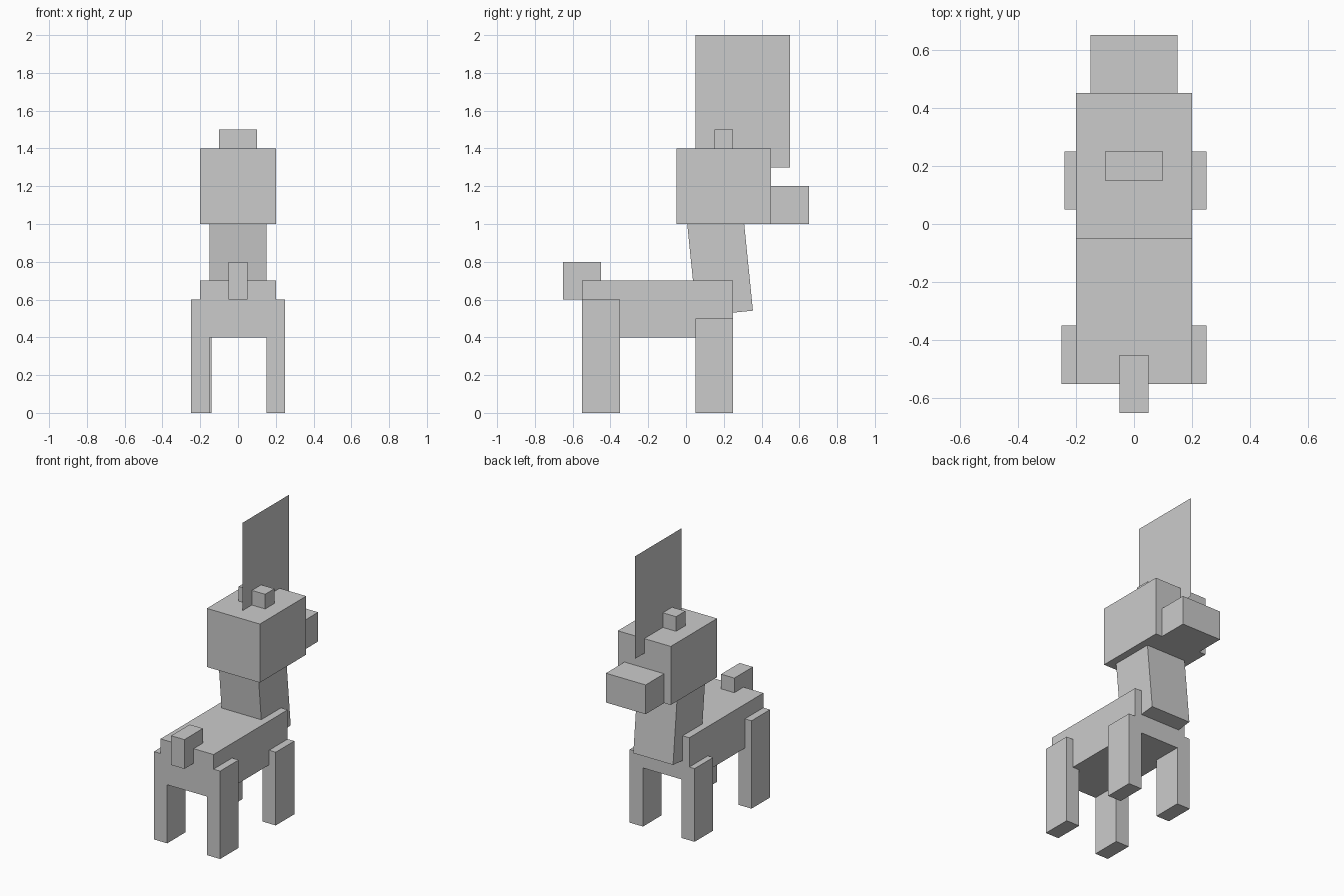
import bpy
import bmesh

if "Cube" in bpy.data.objects:
    bpy.data.objects.remove(bpy.data.objects["Cube"])


def box(name, lo, hi, tilt=0.0):
    """Axis-aligned box between two corners, optionally tilted about x."""
    size = [b - a for a, b in zip(lo, hi)]
    mid = [(a + b) / 2 for a, b in zip(lo, hi)]
    mesh = bpy.data.meshes.new(name)
    bm = bmesh.new()
    bmesh.ops.create_cube(bm, size=1)
    bmesh.ops.scale(bm, vec=size, verts=bm.verts)
    bm.to_mesh(mesh)
    bm.free()
    obj = bpy.data.objects.new(name, mesh)
    obj.location = mid
    obj.rotation_euler.x = tilt
    bpy.context.collection.objects.link(obj)
    return obj


# Body and tail
box("body", (-0.2, -0.55, 0.4), (0.2, 0.25, 0.7))
box("tail", (-0.05, -0.65, 0.6), (0.05, -0.45, 0.8))

# Legs: inner-to-outer x range; one leg sits slightly further in
for name, x, y, top in (
    ("leg_tail_end_left", -0.25, -0.55, 0.6),
    ("leg_tail_end_right", 0.15, -0.55, 0.6),
    ("leg_head_end_left", -0.24, 0.05, 0.5),
    ("leg_head_end_right", 0.15, 0.05, 0.5),
):
    box(name, (x, y, 0), (x + 0.1, y + 0.2, top))

# Neck, leaning back a little
box("neck", (-0.15, 0.03, 0.525), (0.15, 0.33, 1.025), tilt=0.1)

# Head, snout and the ear block on top
box("head", (-0.2, -0.05, 1.0), (0.2, 0.45, 1.4))
box("snout", (-0.15, 0.45, 1.0), (0.15, 0.65, 1.2))
box("ear_block", (-0.1, 0.15, 1.4), (0.1, 0.25, 1.5))

# Tall crest: a single flat sheet on the centre plane
crest_mesh = bpy.data.meshes.new("crest")
crest_mesh.from_pydata(
    [(0, 0.05, 1.3), (0, 0.55, 1.3), (0, 0.55, 2.0), (0, 0.05, 2.0)],
    [], [(0, 1, 2, 3)])
bpy.context.collection.objects.link(bpy.data.objects.new("crest", crest_mesh))
